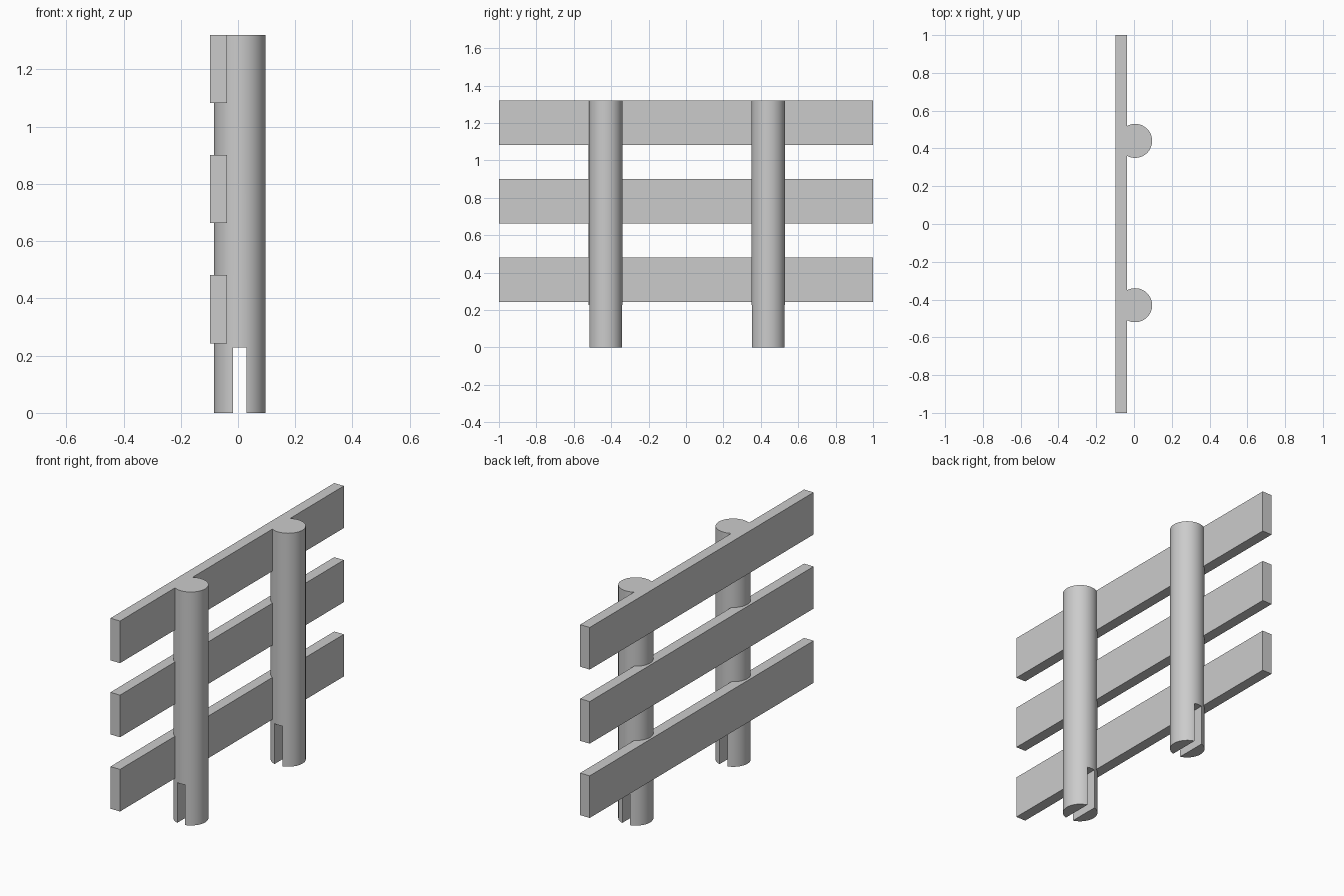
import bpy
import math

cube = bpy.data.objects.get("Cube")
if cube:
    bpy.data.objects.remove(cube, do_unlink=True)

HEIGHT = 1.32
RADIUS = 0.09
POST_X = 0.006
SLOT_TOP = 0.228

# Single plain grey material
grey = bpy.data.materials.new("plain grey")
grey.use_nodes = True
colour = (0.6, 0.6, 0.6, 1)
grey.diffuse_color = colour
grey.node_tree.nodes["Principled BSDF"].inputs["Base Color"].default_value = colour


def box(name, low, high):
    """Box between two opposite corners."""
    centre = [(a + b) / 2 for a, b in zip(low, high)]
    bpy.ops.mesh.primitive_cube_add(size=1, location=centre)
    obj = bpy.context.object
    obj.name = name
    obj.scale = [b - a for a, b in zip(low, high)]
    bpy.ops.object.transform_apply(location=False, rotation=False, scale=True)
    obj.data.materials.append(grey)
    return obj


def slotted_post(name, y):
    """Round post with a lengthwise slot cut through its foot."""
    cutter = box("slot_cutter", (POST_X - 0.024, y - 0.2, -0.1),
                 (POST_X + 0.024, y + 0.2, SLOT_TOP))
    bpy.ops.mesh.primitive_cylinder_add(vertices=64, radius=RADIUS, depth=HEIGHT,
                                        location=(POST_X, y, HEIGHT / 2))
    post = bpy.context.object
    post.name = name
    post.data.materials.append(grey)
    slot = post.modifiers.new("slot", 'BOOLEAN')
    slot.operation = 'DIFFERENCE'
    slot.solver = 'EXACT'
    slot.object = cutter
    bpy.ops.object.modifier_apply(modifier=slot.name)
    bpy.data.objects.remove(cutter, do_unlink=True)
    bpy.ops.object.shade_smooth_by_angle(angle=math.radians(30))


# Two posts
slotted_post("front_post", -0.43)
slotted_post("back_post", 0.44)

# Three horizontal rails set into the posts
for name, bottom in (("lower_rail", 0.243), ("middle_rail", 0.663), ("upper_rail", 1.082)):
    box(name, (-0.098, -1, bottom), (-0.038, 1, bottom + 0.238))
